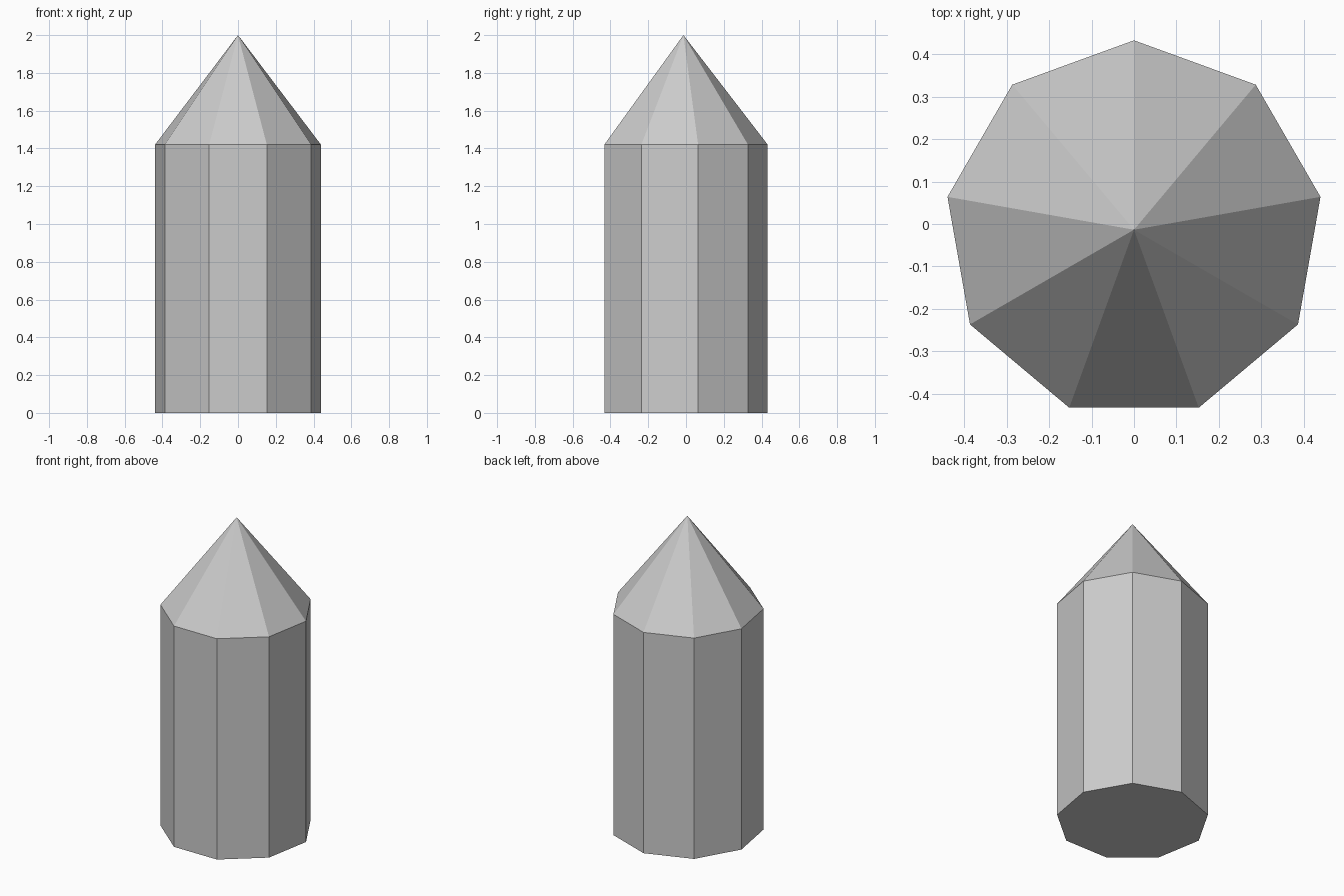
import bpy, bmesh
from math import cos, sin, radians

if "Cube" in bpy.data.objects:
    bpy.data.objects.remove(bpy.data.objects["Cube"])

SIDES, RADIUS, SHOULDER, HEIGHT = 9, 0.446, 1.42, 2.0
CENTRE_Y = -0.0135  # centres the nine-sided bounds on y = 0

bm = bmesh.new()


def ring(z):
    # nine-sided outline with one corner pointing to the back
    angles = [radians(90 + 360 * i / SIDES) for i in range(SIDES)]
    return [bm.verts.new((RADIUS * cos(a), CENTRE_Y + RADIUS * sin(a), z)) for a in angles]


# prism body with a closed base, and a pointed tip
low, high = ring(0), ring(SHOULDER)
apex = bm.verts.new((0, CENTRE_Y, HEIGHT))
bm.faces.new(low[::-1])
for i in range(SIDES):
    j = (i + 1) % SIDES
    bm.faces.new((low[i], low[j], high[j], high[i]))
    bm.faces.new((high[i], high[j], apex))

mesh = bpy.data.meshes.new("pointed_post")
bm.to_mesh(mesh)
bm.free()
bpy.context.collection.objects.link(bpy.data.objects.new("pointed_post", mesh))
